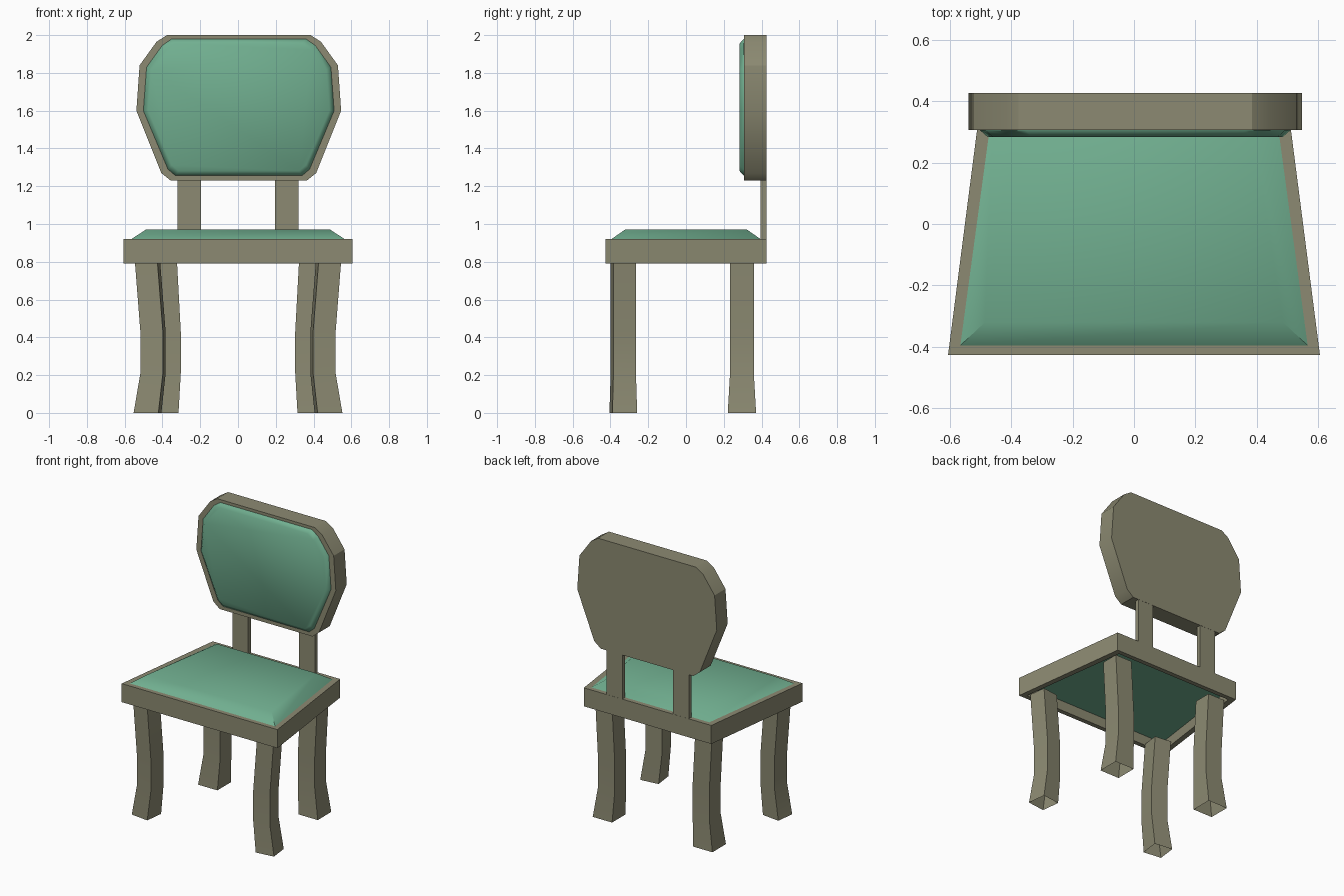
import bpy, bmesh, math

if "Cube" in bpy.data.objects:
    bpy.data.objects.remove(bpy.data.objects["Cube"])


def material(name, rgb):
    m = bpy.data.materials.new(name)
    m.diffuse_color = (*rgb, 1)
    m.use_nodes = True
    m.node_tree.nodes["Principled BSDF"].inputs["Base Color"].default_value = m.diffuse_color
    return m


WOOD = material("khaki wood", (0.262, 0.254, 0.168))
FABRIC = material("green fabric", (0.165, 0.430, 0.280))


def loft(name, rings, mat, cap_start=True, cap_end=True, closed=False, smooth=None):
    """Skin a list of equal-length point rings."""
    bm = bmesh.new()
    vs = [[bm.verts.new(p) for p in r] for r in rings]
    pairs = list(zip(vs, vs[1:])) + ([(vs[-1], vs[0])] if closed else [])
    n = len(vs[0])
    for a, b in pairs:
        for i in range(n):
            j = (i + 1) % n
            bm.faces.new((a[i], a[j], b[j], b[i]))
    if not closed:
        if cap_start:
            bm.faces.new(vs[0][::-1])
        if cap_end:
            bm.faces.new(vs[-1])
    bmesh.ops.recalc_face_normals(bm, faces=bm.faces)
    me = bpy.data.meshes.new(name)
    bm.to_mesh(me)
    bm.free()
    me.materials.append(mat)
    ob = bpy.data.objects.new(name, me)
    bpy.context.collection.objects.link(ob)
    if smooth:
        bpy.ops.object.select_all(action='DESELECT')
        ob.select_set(True)
        bpy.context.view_layer.objects.active = ob
        bpy.ops.object.shade_smooth_by_angle(angle=math.radians(smooth))
    return ob


def trapezoid(front, back, y0, y1, z):
    return [(-front, y0, z), (front, y0, z), (back, y1, z), (-back, y1, z)]


# Seat frame: an open trapezoid ring
outer = (0.605, 0.495, -0.427, 0.427)
inner = (0.565, 0.458, -0.395, 0.395)
loft("seat_frame", [trapezoid(*outer, 0.79), trapezoid(*outer, 0.92),
                    trapezoid(*inner, 0.92), trapezoid(*inner, 0.79)], WOOD, closed=True)

# Seat cushion with a sloped rim
loft("seat_cushion", [trapezoid(*inner, 0.86), trapezoid(*inner, 0.92),
                      trapezoid(0.485, 0.385, -0.32, 0.32, 0.972)], FABRIC, smooth=50)


# Legs: hollow bent tubes, open at the foot
def leg(name, side, y, turn, sections):
    rings = []
    for z, x, hx, hy in sections:
        c, s = math.cos(turn), math.sin(turn)
        rings.append([(side * (x + dx * c - dy * s), y + dx * s + dy * c, z)
                      for dx, dy in ((-hx, -hy), (hx, -hy), (hx, hy), (-hx, hy))])
    loft(name, rings, WOOD, cap_start=False, smooth=30)


for side, label in ((-1, "left"), (1, "right")):
    leg("front_leg_" + label, side, -0.332, math.radians(7),
        [(0, 0.479, 0.066, 0.066), (0.21, 0.450, 0.060, 0.060),
         (0.43, 0.450, 0.060, 0.060), (0.80, 0.479, 0.060, 0.060)])
    leg("back_leg_" + label, side, 0.296, 0,
        [(0, 0.390, 0.075, 0.075), (0.21, 0.368, 0.065, 0.063),
         (0.43, 0.368, 0.065, 0.063), (0.80, 0.388, 0.065, 0.063)])
    # Flat post between seat and backrest
    x0, x1 = side * 0.197, side * 0.32
    loft("back_post_" + label,
         [[(x0, 0.395, z), (x1, 0.395, z), (x1, 0.426, z), (x0, 0.426, z)]
          for z in (0.90, 1.24)], WOOD)


# Backrest panel and its padded front
def outline(half, y):
    pts = half + [(-x, z) for x, z in reversed(half)]
    return [(x + 0.004, y, z) for x, z in pts]


panel = [(0.38, 2.0), (0.435, 1.965), (0.525, 1.84),
         (0.542, 1.60), (0.41, 1.27), (0.36, 1.23)]
pad = [(0.355, 1.98), (0.405, 1.945), (0.488, 1.83),
       (0.505, 1.60), (0.375, 1.29), (0.335, 1.256)]
pad_front = [(x * 0.95, 1.615 + (z - 1.615) * 0.93) for x, z in pad]
loft("backrest_panel", [outline(panel, 0.427), outline(panel, 0.306)], WOOD, smooth=30)
loft("backrest_cushion", [outline(pad, 0.32), outline(pad, 0.305),
                          outline(pad_front, 0.283)], FABRIC, smooth=50)
